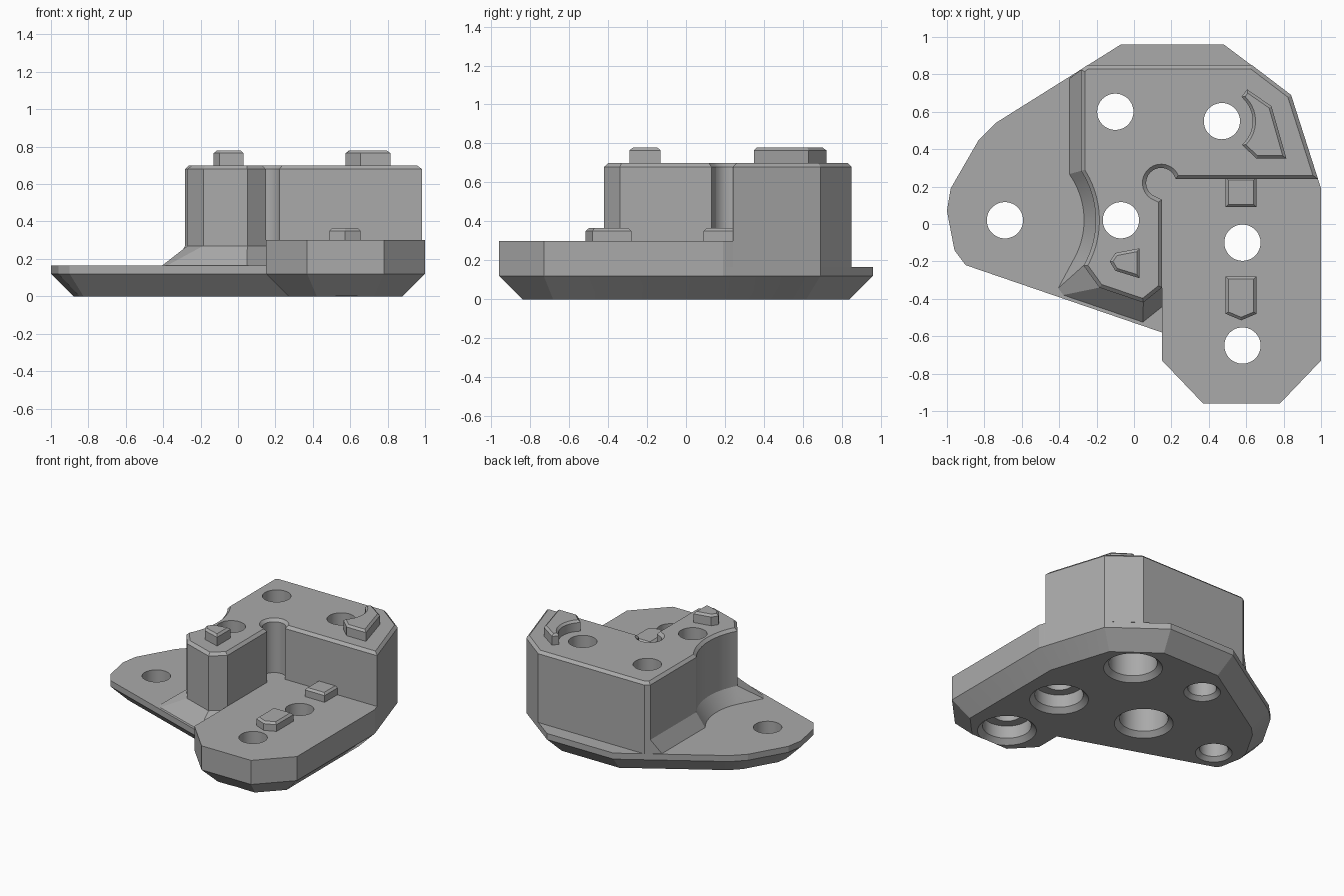
import bpy
import bmesh
from math import cos, sin, radians
from mathutils import Vector

cube = bpy.data.objects.get("Cube")
if cube:
    bpy.data.objects.remove(cube, do_unlink=True)

grey = bpy.data.materials.new("plain grey")
grey.use_nodes = True
colour = (0.4, 0.4, 0.4, 1)
grey.diffuse_color = colour
grey.node_tree.nodes["Principled BSDF"].inputs["Base Color"].default_value = colour


def arc(cx, cy, r, start, end, steps):
    angles = [radians(start + (end - start) * i / steps) for i in range(steps + 1)]
    return [(cx + r * cos(a), cy + r * sin(a)) for a in angles]


def offset(pts, dist):
    """Move each edge of a counter-clockwise outline outward by dist(edge index)."""
    count = len(pts)
    result = []
    for i in range(count):
        p = Vector(pts[i])
        d0 = (p - Vector(pts[i - 1])).normalized()
        d1 = (Vector(pts[(i + 1) % count]) - p).normalized()
        n0, n1 = Vector((d0.y, -d0.x)), Vector((d1.y, -d1.x))
        a, b = dist((i - 1) % count), dist(i)
        det = n0.x * n1.y - n0.y * n1.x
        if abs(det) < 1e-4:
            result.append(tuple(p + n1 * b))
        else:
            result.append((p.x + (a * n1.y - b * n0.y) / det,
                           p.y + (b * n0.x - a * n1.x) / det))
    return result


def inset(pts, amount):
    return offset(pts, lambda i: -amount)


def loft(name, sections):
    """Solid through matching outlines, listed from the bottom up as (outline, z)."""
    bm = bmesh.new()
    loops = [[bm.verts.new((x, y, z)) for x, y in pts] for pts, z in sections]
    for low, high in zip(loops, loops[1:]):
        for i in range(len(low)):
            j = (i + 1) % len(low)
            bm.faces.new((low[i], low[j], high[j], high[i]))
    bm.faces.new(loops[0][::-1])
    bm.faces.new(loops[-1])
    mesh = bpy.data.meshes.new(name)
    bm.to_mesh(mesh)
    bm.free()
    mesh.materials.append(grey)
    obj = bpy.data.objects.new(name, mesh)
    bpy.context.collection.objects.link(obj)
    return obj


# Base plate with a chamfered underside
base_outline = [(-1, 0.07), (-0.96, -0.14), (-0.90, -0.22), (0.15, -0.58),
                (0.15, -0.73), (0.37, -0.96), (0.78, -0.96), (1, -0.73),
                (1, 0.19), (0.84, 0.69), (0.48, 0.96), (-0.07, 0.96),
                (-0.74, 0.54), (-0.83, 0.45), (-0.98, 0.19)]
base = loft("base_plate", [(inset(base_outline, 0.12), 0),
                           (base_outline, 0.12), (base_outline, 0.165)])

# Raised arm
arm_outline = [(0.15, 0.12), (0.15, -0.73), (0.37, -0.96), (0.78, -0.96),
               (1, -0.73), (1, 0.19), (0.98, 0.25), (0.95, 0.32),
               (0.05, 0.32), (0.05, 0.17)]
arm = loft("raised_arm", [(arm_outline, 0.15), (arm_outline, 0.30)])

# Tower with a round scoop, a relief notch in the corner and a sloped foot
scoop = arc(-0.69, 0.02, 0.485, 33, -30, 18)
notch = arc(0.145, 0.22, 0.08, 235, 14, 18)
tower_outline = ([(-0.25, 0.85), (-0.283, 0.825)] + scoop +
                 [(-0.185, -0.34), (0.05, -0.42), (0.15, -0.34), (0.15, 0.13)] +
                 notch + [(0.984, 0.24), (0.84, 0.69), (0.63, 0.85)])
scoop_end = 1 + len(scoop)
foot_widths = {scoop_end: 0.18, scoop_end + 1: 0.1, scoop_end + 2: 0.08}


def foot_width(edge):
    if 1 <= edge < scoop_end:
        return 0.062
    return foot_widths.get(edge, 0)


tower = loft("tower", [(offset(tower_outline, foot_width), 0.165),
                       (tower_outline, 0.27), (tower_outline, 0.68),
                       (inset(tower_outline, 0.02), 0.70)])

# Locating bumps on the tower and keys on the arm
bumps = {
    "tower_small_bump": (0.69, 0.78, [(-0.13, -0.2), (-0.1, -0.25), (0.03, -0.29),
                                      (0.03, -0.13), (-0.1, -0.155)]),
    "tower_curved_bump": (0.69, 0.78, [(0.815, 0.35), (0.735, 0.63), (0.605, 0.72),
                                       (0.575, 0.68)] +
                          arc(0.47, 0.55, 0.165, 42, -50, 12) + [(0.655, 0.35)]),
    "arm_back_key": (0.29, 0.365, [(0.49, 0.09), (0.655, 0.09),
                                   (0.655, 0.25), (0.49, 0.25)]),
    "arm_front_key": (0.29, 0.365, [(0.49, -0.28), (0.49, -0.48), (0.573, -0.515),
                                    (0.655, -0.48), (0.655, -0.28)]),
}
parts = [base, arm, tower]
for name, (low, high, outline) in bumps.items():
    parts.append(loft(name, [(outline, low), (outline, high - 0.015),
                             (inset(outline, 0.015), high)]))

# Screw holes: x, y, recess depth (zero for a plain hole)
holes = [(0.58, -0.65, 0.13), (0.58, -0.1, 0.13), (0.47, 0.55, 0.22),
         (-0.07, 0.02, 0.22), (-0.1, 0.6, 0), (-0.69, 0.02, 0)]
cutters = []
for x, y, depth in holes:
    if depth:
        profile = [(0.21, -0.01), (0.165, 0.035), (0.165, depth),
                   (0.097, depth), (0.097, 1)]
    else:
        profile = [(0.135, -0.01), (0.097, 0.028), (0.097, 1)]
    cutter = loft("hole_cutter", [(arc(x, y, r, 0, 352.5, 47), z) for r, z in profile])
    cutter.hide_render = True
    cutters.append(cutter)

for part in parts:
    bpy.ops.object.select_all(action="DESELECT")
    part.select_set(True)
    bpy.context.view_layer.objects.active = part
    if part in (base, arm, tower):
        for cutter in cutters:
            mod = part.modifiers.new("hole", "BOOLEAN")
            mod.operation = "DIFFERENCE"
            mod.solver = "EXACT"
            mod.object = cutter
            bpy.ops.object.modifier_apply(modifier=mod.name)
    bpy.ops.object.shade_smooth_by_angle(angle=radians(14))

for cutter in cutters:
    bpy.data.objects.remove(cutter, do_unlink=True)
